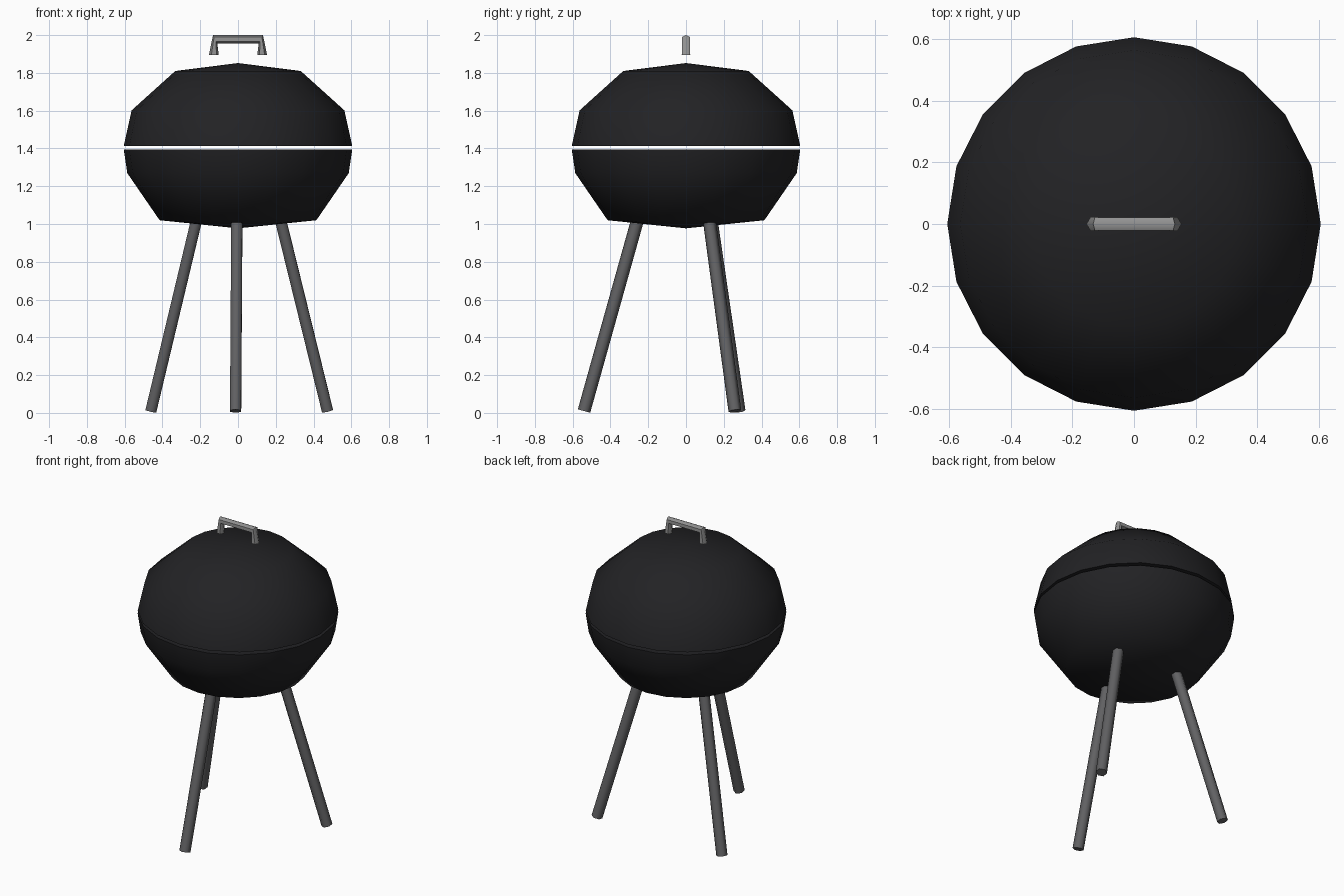
import bpy, bmesh
from math import sin, cos, pi, radians
from mathutils import Vector

if "Cube" in bpy.data.objects:
    bpy.data.objects.remove(bpy.data.objects["Cube"])


def material(name, rgb):
    m = bpy.data.materials.new(name)
    m.diffuse_color = (*rgb, 1)
    m.use_nodes = True
    m.node_tree.nodes["Principled BSDF"].inputs["Base Color"].default_value = m.diffuse_color
    return m


BLACK = material("black_enamel", (0.016, 0.016, 0.018))
STEEL = material("dark_steel", (0.12, 0.12, 0.125))
GREY = material("handle_grey", (0.3, 0.3, 0.3))


def loft(name, rings, mat, angle):
    """Skin closed rings of equal length; one-point rings become tips, others get caps."""
    bm = bmesh.new()
    loops = [[bm.verts.new(p) for p in r] for r in rings]
    for a, b in zip(loops, loops[1:]):
        n = max(len(a), len(b))
        for i in range(n):
            j = (i + 1) % n
            quad = [a[i % len(a)], a[j % len(a)], b[j % len(b)], b[i % len(b)]]
            bm.faces.new(list(dict.fromkeys(quad)))
    for end in (loops[0], loops[-1]):
        if len(end) > 2:
            bm.faces.new(end)
    bmesh.ops.recalc_face_normals(bm, faces=bm.faces)
    me = bpy.data.meshes.new(name)
    bm.to_mesh(me)
    bm.free()
    me.materials.append(mat)
    ob = bpy.data.objects.new(name, me)
    bpy.context.collection.objects.link(ob)
    bpy.ops.object.select_all(action='DESELECT')
    ob.select_set(True)
    bpy.context.view_layer.objects.active = ob
    bpy.ops.object.shade_smooth_by_angle(angle=radians(angle))


def ring(c, u, v, r, n):
    """Circle of n points around c in the plane of u and v."""
    return [Vector(c) + r * (cos(2 * pi * i / n) * u + sin(2 * pi * i / n) * v)
            for i in range(n)]


X, Y, Z = Vector((1, 0, 0)), Vector((0, 1, 0)), Vector((0, 0, 1))


def lathe(name, profile):
    loft(name, [[(0, 0, z)] if r == 0 else ring((0, 0, z), X, Y, r, 20)
                for r, z in profile], BLACK, 60)


# Domed lid and bowl, with a thin gap between them
lathe("lid", [(0, 1.852), (0.332, 1.81), (0.563, 1.602), (0.605, 1.413)])
lathe("bowl", [(0, 0.977), (0.415, 1.02), (0.586, 1.269), (0.605, 1.395)])

# Three splayed legs
for k in range(3):
    a = 0.5 + k * 2 * pi / 3
    out = Vector((cos(a), sin(a), 0))
    side = Vector((-sin(a), cos(a), 0))
    foot, top = out * 0.54 + Z * 0.01, out * 0.26 + Z * 1.01
    u = (top - foot).normalized().cross(side)
    loft(f"leg_{k + 1}", [ring(p, u, side, 0.034, 6) for p in (foot, top)], STEEL, 61)

# Bracket handle above the lid
tilt = Vector((-0.45, 0, 0.89)).normalized()
tilt_r = Vector((0.45, 0, 0.89)).normalized()
loft("handle", [
    ring((-0.128, 0, 1.895), -X, Y, 0.026, 6),
    ring((-0.121, 0, 1.978), tilt, Y, 0.025, 6),
    ring((0.121, 0, 1.978), tilt_r, Y, 0.025, 6),
    ring((0.128, 0, 1.895), X, Y, 0.026, 6)], GREY, 61)
